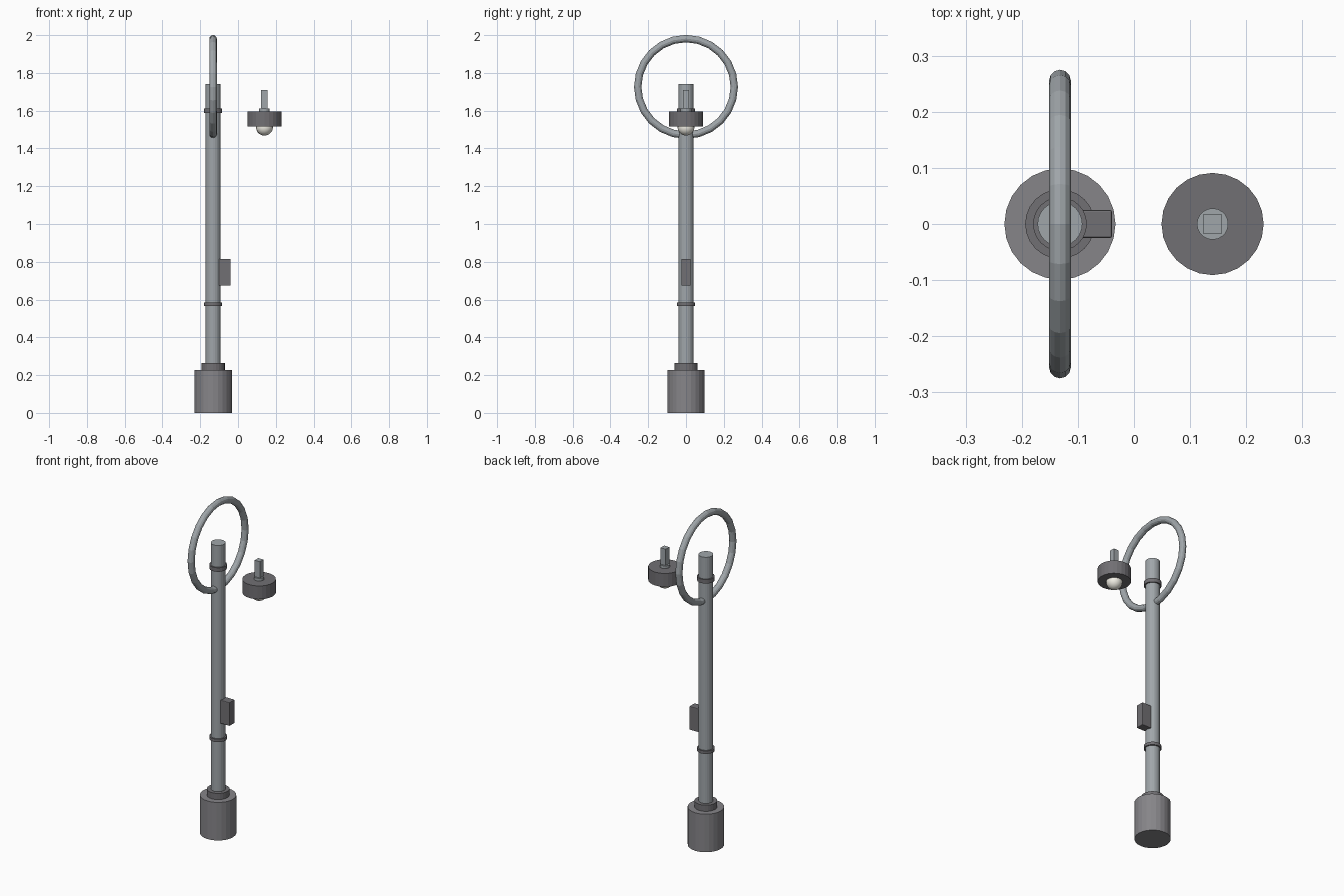
import bpy, math

if "Cube" in bpy.data.objects:
    bpy.data.objects.remove(bpy.data.objects["Cube"])

PX = -0.132   # pole axis
LX = 0.140    # lamp axis


def material(name, rgb):
    m = bpy.data.materials.new(name)
    m.diffuse_color = (*rgb, 1)
    m.use_nodes = True
    m.node_tree.nodes["Principled BSDF"].inputs["Base Color"].default_value = m.diffuse_color
    return m


STEEL = material("light_steel", (0.35, 0.38, 0.40))
STONE = material("mid_grey", (0.24, 0.235, 0.25))
DARK = material("dark_grey", (0.165, 0.16, 0.172))
GLASS = material("bulb_glass", (0.9, 0.88, 0.8))


def finish(name, mat):
    ob = bpy.context.object
    ob.name = name
    ob.data.materials.append(mat)
    return ob


def cyl(name, x, r, z0, z1, mat, sides=24):
    bpy.ops.mesh.primitive_cylinder_add(vertices=sides, radius=r, depth=z1 - z0,
                                        location=(x, 0, (z0 + z1) / 2))
    return finish(name, mat)


def box(name, lo, hi, mat, bevel=0):
    c = [(a + b) / 2 for a, b in zip(lo, hi)]
    bpy.ops.mesh.primitive_cube_add(size=1, location=c)
    ob = bpy.context.object
    ob.scale = [b - a for a, b in zip(lo, hi)]
    bpy.ops.object.transform_apply(location=False, rotation=False, scale=True)
    if bevel:
        m = ob.modifiers.new("bevel", 'BEVEL')
        m.width, m.segments = bevel, 2
    return finish(name, mat)


# Post and its base
cyl("base", PX, 0.099, 0, 0.228, STONE)
cyl("base_collar", PX, 0.062, 0.228, 0.265, DARK)
cyl("post", PX, 0.04, 0.265, 1.742, STEEL)

# Bands around the post
cyl("lower_band", PX, 0.048, 0.566, 0.584, DARK)
cyl("upper_band", PX, 0.048, 1.588, 1.612, DARK)

# Large upright hoop
bpy.ops.mesh.primitive_torus_add(major_radius=0.2555, minor_radius=0.0195,
                                 major_segments=24, minor_segments=12,
                                 location=(PX, 0, 1.726),
                                 rotation=(0, math.pi / 2, 0))
finish("hoop", STEEL)

# Service box on the post
box("service_box", (-0.102, -0.025, 0.674), (-0.039, 0.025, 0.815), DARK, 0.004)

# Hanging lamp
cyl("lamp_shade", LX, 0.091, 1.516, 1.596, DARK)
cyl("lamp_collar", LX, 0.028, 1.596, 1.612, STEEL, 20)
box("lamp_stem", (LX - 0.017, -0.017, 1.61), (LX + 0.017, 0.017, 1.71), STEEL)

bpy.ops.mesh.primitive_uv_sphere_add(segments=16, ring_count=10, radius=0.045,
                                     location=(LX, 0, 1.513))
finish("bulb", GLASS)
bpy.ops.object.shade_smooth()
